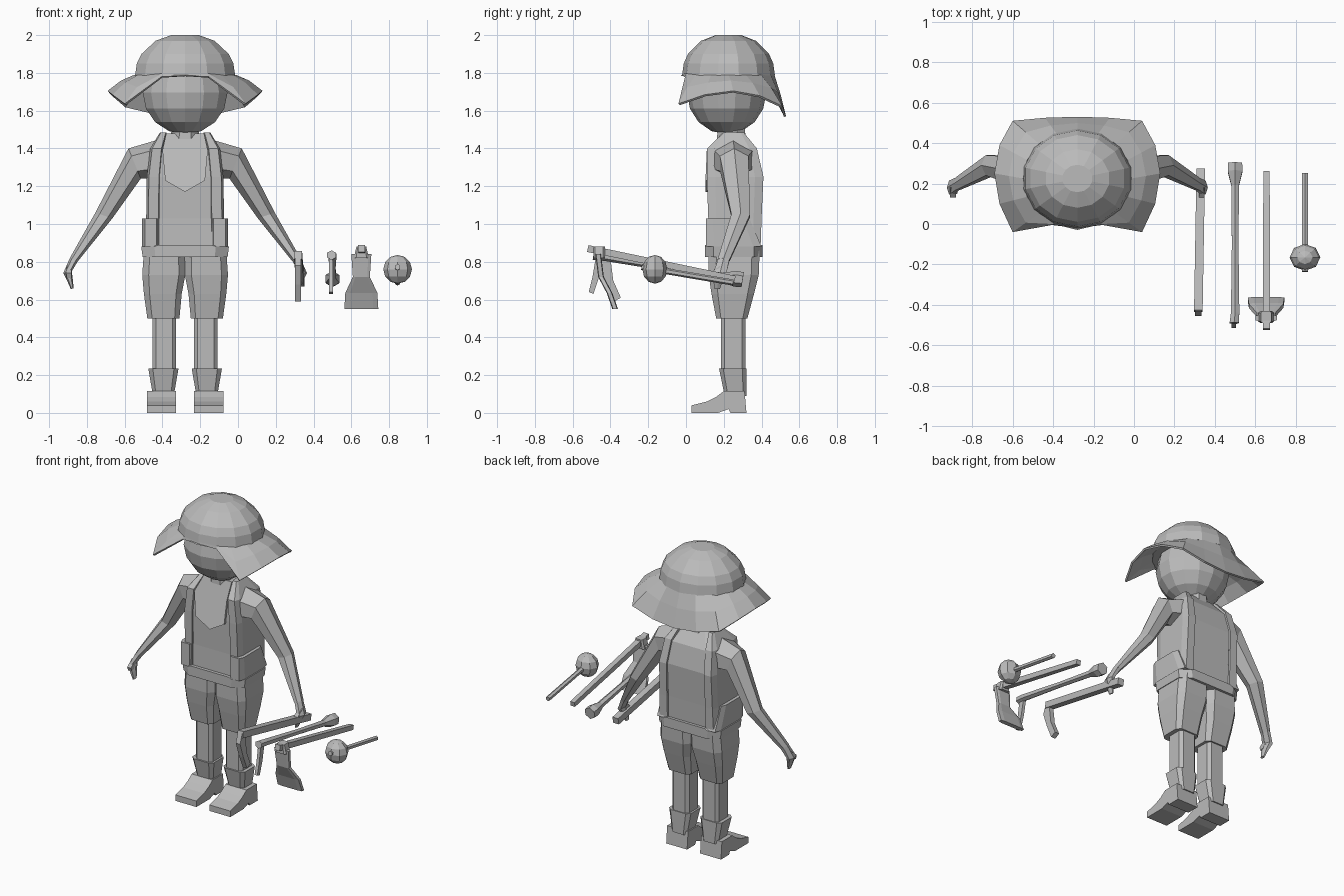
import bpy, bmesh, math
from mathutils import Vector

cube = bpy.data.objects.get("Cube")
if cube:
    bpy.data.objects.remove(cube, do_unlink=True)

CX = -0.28  # middle of the figure
SIDES = (("left", 1), ("right", -1))

grey = bpy.data.materials.new("plain_grey")
grey.use_nodes = True
colour = (0.5, 0.5, 0.5, 1)
grey.diffuse_color = colour
grey.node_tree.nodes["Principled BSDF"].inputs["Base Color"].default_value = colour


def finish(name, bm):
    bmesh.ops.recalc_face_normals(bm, faces=bm.faces)
    mesh = bpy.data.meshes.new(name)
    bm.to_mesh(mesh)
    bm.free()
    mesh.materials.append(grey)
    ob = bpy.data.objects.new(name, mesh)
    bpy.context.scene.collection.objects.link(ob)
    return ob


def loft(name, rings, capped=True):
    """Skin a stack of equal closed rings."""
    bm = bmesh.new()
    rows = [[bm.verts.new(p) for p in r] for r in rings]
    n = len(rows[0])
    for a, b in zip(rows, rows[1:]):
        for i in range(n):
            j = (i + 1) % n
            bm.faces.new((a[i], a[j], b[j], b[i]))
    if capped:
        bm.faces.new(rows[0])
        bm.faces.new(rows[-1])
    return finish(name, bm)


def block(x, hx, y0, y1, z, cut=0.3):
    """Horizontal rectangle with cut corners."""
    y, hy = (y0 + y1) / 2, (y1 - y0) / 2
    k = 1 - cut
    corners = ((1, -k), (1, k), (k, 1), (-k, 1), (-1, k), (-1, -k), (-k, -1), (k, -1))
    return [(x + hx * u, y + hy * v, z) for u, v in corners]


def oval(x, y, z, rx, ry, n=14):
    angles = [math.tau * (i + 0.5) / n for i in range(n)]
    return [(x + rx * math.cos(a), y + ry * math.sin(a), z) for a in angles]


def tube(name, points, n=6):
    """Straight bar along the given (x, y, z, radius) stations."""
    d = Vector(points[-1][:3]) - Vector(points[0][:3])
    u = d.cross(Vector((0, 0, 1))).normalized()
    v = u.cross(d).normalized()
    rings = []
    for x, y, z, r in points:
        ring = []
        for i in range(n):
            a = math.tau * (i + 0.5) / n
            ring.append(Vector((x, y, z)) + r * (math.cos(a) * u + math.sin(a) * v))
        rings.append(ring)
    return loft(name, rings)


def plate(name, x, half, profile):
    """Extrude a (y, z) outline sideways."""
    return loft(name, [[(x + s * half, y, z) for y, z in profile] for s in (-1, 1)])


def ball(name, centre, size, u, v):
    bm = bmesh.new()
    bmesh.ops.create_uvsphere(bm, u_segments=u, v_segments=v, radius=1)
    bmesh.ops.scale(bm, vec=size, verts=bm.verts)
    bmesh.ops.translate(bm, vec=centre, verts=bm.verts)
    return finish(name, bm)


# Head and neck
ball("head", (CX, 0.215, 1.695), (0.23, 0.21, 0.22), 14, 8)
loft("neck", [oval(CX, 0.24, z, r, r, 8) for z, r in ((1.42, 0.085), (1.6, 0.07))])

# Hat crown
crown = ((1.785, 0.272), (1.85, 0.262), (1.9, 0.237), (1.97, 0.16), (2.0, 0.075))
loft("hat_crown", [oval(CX, 0.225, z, r, r * 0.905) for z, r in crown])

# Hat brim: open at the front, drooping at the sides and back
half_edge = [(-90, 0, -0.02, 1.785), (-65, 0.125, -0.005, 1.78), (-45, 0.32, -0.04, 1.637),
             (-22, 0.385, 0.1, 1.685), (0, 0.41, 0.25, 1.705), (22, 0.385, 0.39, 1.68),
             (45, 0.32, 0.51, 1.625), (67, 0.16, 0.525, 1.585), (90, 0, 0.53, 1.57)]
edge = [(a, 1, x, y, z) for a, x, y, z in half_edge]
edge += [(a, -1, x, y, z) for a, x, y, z in half_edge[-2:0:-1]]
inner, middle, outer = [], [], []
for a, s, x, y, z in edge:
    t = math.radians(a)
    p = Vector((CX + s * 0.268 * math.cos(t), 0.225 + 0.243 * math.sin(t), 1.79))
    q = Vector((CX + s * x, y, z))
    inner.append(p)
    outer.append(q)
    middle.append((p + q) / 2 + Vector((0, 0, 0.012)))
brim = loft("hat_brim", [inner, middle, outer], capped=False)
thick = brim.modifiers.new("thickness", "SOLIDIFY")
thick.thickness = 0.012

# Torso and belt
loft("torso", [block(CX, hx, y0, y1, z) for z, hx, y0, y1 in (
    (0.84, 0.205, 0.12, 0.385), (1.03, 0.195, 0.125, 0.39), (1.25, 0.195, 0.12, 0.4),
    (1.39, 0.175, 0.125, 0.37), (1.48, 0.1, 0.2, 0.3))])
loft("belt", [block(CX, hx, 0.1, 0.405, z) for z, hx in ((0.825, 0.225), (0.88, 0.232), (0.89, 0.2))])

# Neckerchief on the chest
outline = ((-0.1, 1.48, 0.19), (-0.12, 1.39, 0.11), (-0.105, 1.23, 0.103), (0, 1.17, 0.103),
           (0.105, 1.23, 0.103), (0.12, 1.39, 0.11), (0.1, 1.48, 0.19))
loft("neckerchief", [[(CX + x, y + d, z) for x, z, y in outline] for d in (0, 0.025)])

# Trouser leg, sock, boot and foot profiles
trousers = ((0.5, 0.115, 0.085, 0.16, 0.325), (0.63, 0.118, 0.1, 0.135, 0.36),
            (0.73, 0.113, 0.114, 0.12, 0.385), (0.86, 0.11, 0.108, 0.12, 0.39))
foot = ((0.03, 0), (0.03, 0.04), (0.11, 0.06), (0.16, 0.085), (0.2, 0.115),
        (0.31, 0.115), (0.32, 0), (0.235, 0), (0.225, 0.02), (0.17, 0.0))
arm = ((0.13, 1.45, 0.18, 1.24, 0.25, 0.11), (0.3, 1.4, 0.235, 1.24, 0.255, 0.075),
       (0.475, 1.06, 0.385, 1.03, 0.29, 0.05), (0.61, 0.82, 0.57, 0.8, 0.2, 0.032))
hand = ((0.61, 0.82, 0.57, 0.8, 0.2, 0.03), (0.645, 0.74, 0.6, 0.75, 0.18, 0.035),
        (0.625, 0.7, 0.595, 0.71, 0.17, 0.025), (0.605, 0.655, 0.59, 0.66, 0.165, 0.015))


def limb(name, s, stations):
    """Six-sided limb given by outer and inner edge, depth and half depth."""
    rings = []
    for xo, zo, xi, zi, y, h in stations:
        ring = []
        for t, d in ((0, 0), (0.25, 1), (0.75, 1), (1, 0), (0.75, -1), (0.25, -1)):
            ring.append((CX + s * (xo + (xi - xo) * t), y + d * h, zo + (zi - zo) * t))
        rings.append(ring)
    loft(name, rings)


for side, s in SIDES:
    # Waistcoat front, side and back with its pouch
    loft(side + "_waistcoat", [block(CX + s * x, hx, y0, y1, z) for z, x, hx, y0, y1 in (
        (0.88, 0.17, 0.042, 0.115, 0.395), (1.03, 0.168, 0.038, 0.118, 0.4),
        (1.25, 0.165, 0.038, 0.11, 0.41), (1.4, 0.15, 0.035, 0.112, 0.375),
        (1.485, 0.115, 0.018, 0.2, 0.305))])
    loft(side + "_pouch", [block(CX + s * 0.182, 0.045, 0.105, y1, z)
                           for z, y1 in ((0.88, 0.4), (1.03, 0.335))])
    # Arm and hand
    limb(side + "_arm", s, arm)
    limb(side + "_hand", s, hand)
    plate(side + "_thumb", CX + s * 0.615, 0.014, ((0.18, 0.78), (0.13, 0.74), (0.14, 0.715), (0.19, 0.74)))
    # Leg
    loft(side + "_trouser_leg", [block(CX + s * x, hx, y0, y1, z) for z, x, hx, y0, y1 in trousers])
    loft(side + "_sock", [block(CX + s * 0.11, 0.062, 0.185, 0.315, z) for z in (0.2, 0.52)])
    loft(side + "_boot_shaft", [block(CX + s * 0.115, hx, y0, 0.32, z)
                                for z, hx, y0 in ((0.09, 0.055, 0.205), (0.235, 0.08, 0.175))])
    plate(side + "_boot_foot", CX + s * 0.125, 0.077, foot)

# Sickle held in the left hand
tube("sickle_handle", [(0.33, 0.27, 0.69, 0.03), (0.318, -0.43, 0.835, 0.03)], 4)
plate("sickle_blade", 0.318, 0.016, ((-0.43, 0.85), (-0.455, 0.78), (-0.42, 0.68), (-0.38, 0.59),
                                     (-0.345, 0.61), (-0.385, 0.7), (-0.4, 0.82)))

# Pick with a flared grip
tube("pick_handle", [(0.5, 0.3, 0.705, 0.04), (0.5, 0.26, 0.71, 0.042), (0.5, 0.19, 0.72, 0.022),
                     (0.5, -0.1, 0.77, 0.019), (0.5, -0.44, 0.83, 0.024), (0.495, -0.49, 0.835, 0.026)])
plate("pick_blade", 0.493, 0.01, ((-0.475, 0.84), (-0.495, 0.72), (-0.515, 0.64), (-0.49, 0.63),
                                  (-0.46, 0.72), (-0.44, 0.82)))

# Hoe with a wide blade
tube("hoe_handle", [(0.655, 0.26, 0.71, 0.022), (0.655, -0.52, 0.87, 0.026)], 4)
loft("hoe_blade", [block(0.653, hx, y, y + 0.03, z) for z, hx, y in (
    (0.84, 0.053, -0.48), (0.72, 0.045, -0.465), (0.635, 0.085, -0.42), (0.55, 0.09, -0.39))])
loft("hoe_socket", [block(0.653, hx, -0.49, -0.43, z) for z, hx in ((0.82, 0.04), (0.88, 0.026))])

# Round-headed club
ball("club_head", (0.845, -0.165, 0.76), (0.076, 0.066, 0.076), 8, 6)
tube("club_handle", [(0.845, 0.25, 0.69, 0.016), (0.845, -0.235, 0.772, 0.016)])
